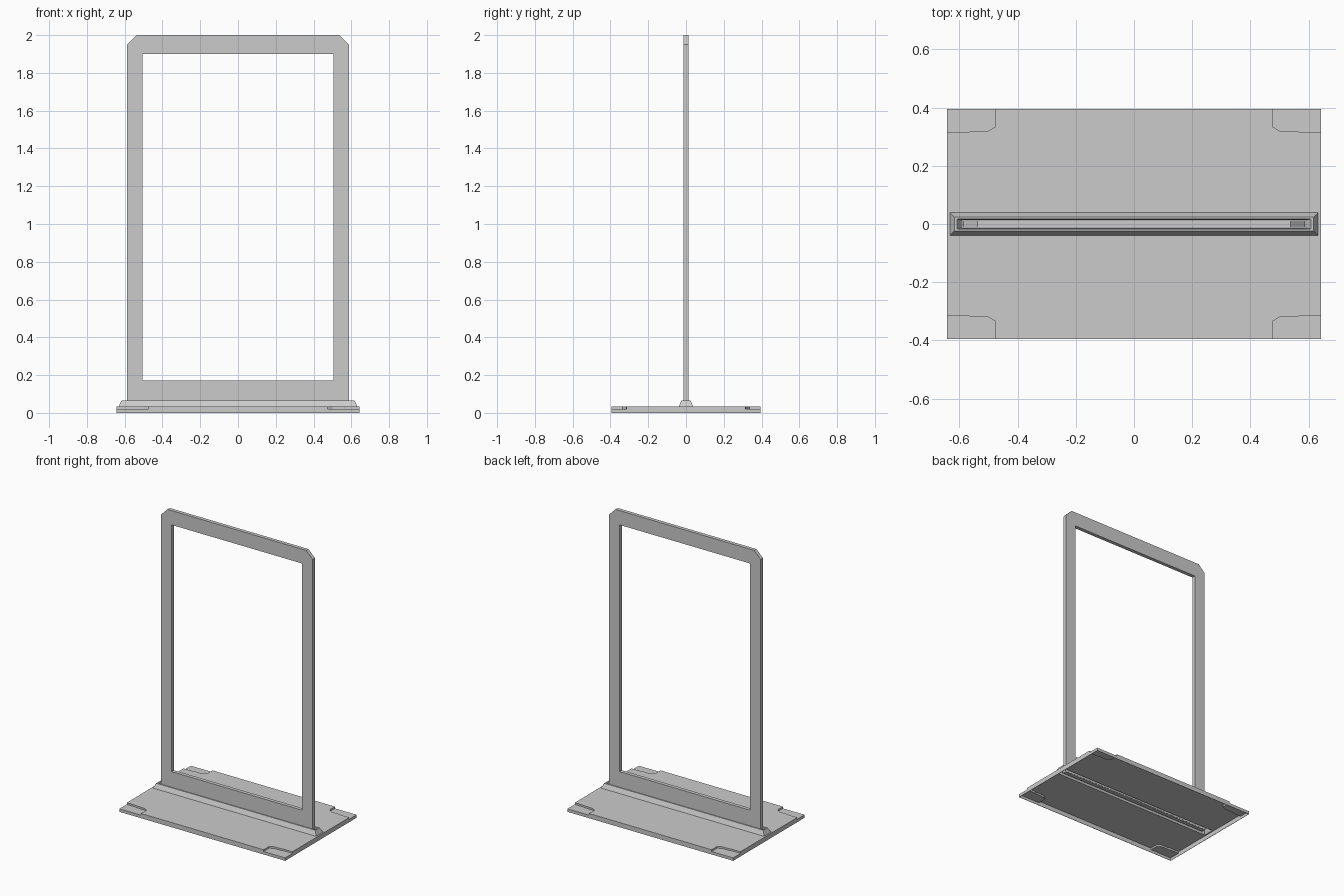
import bpy, bmesh

if "Cube" in bpy.data.objects:
    bpy.data.objects.remove(bpy.data.objects["Cube"])


def new_object(name, bm):
    mesh = bpy.data.meshes.new(name)
    bm.to_mesh(mesh)
    bm.free()
    obj = bpy.data.objects.new(name, mesh)
    bpy.context.collection.objects.link(obj)
    return obj


def add_mirror(obj, use_y):
    mod = obj.modifiers.new("Mirror", 'MIRROR')
    mod.use_axis = (True, use_y, False)
    mod.use_clip = True
    mod.merge_threshold = 0.0005


# Upright display frame: half profile mirrored across x
def build_frame():
    w, iw, t = 0.5875, 0.505, 0.0128
    bottom, top, cut = 0.03, 2.0, 0.05
    profile = [(0, bottom), (w, bottom), (w, top - cut), (w - cut, top),
               (0, top), (0, 1.9), (iw, 1.9), (iw, 0.172), (0, 0.172)]
    bm = bmesh.new()
    front = [bm.verts.new((x, -t, z)) for x, z in profile]
    back = [bm.verts.new((x, t, z)) for x, z in profile]
    bm.faces.new(front)
    bm.faces.new(back[::-1])
    n = len(profile)
    for i in range(n):
        j = (i + 1) % n
        # leave the cut ends on the mirror plane open
        if profile[i][0] == 0 and profile[j][0] == 0:
            continue
        bm.faces.new((front[j], front[i], back[i], back[j]))
    bmesh.ops.recalc_face_normals(bm, faces=bm.faces)
    add_mirror(new_object("upright_frame", bm), False)


# Pressed base: one quarter of the sheet, mirrored both ways and thickened
def build_base():
    X, Y, H, S = 0.642, 0.395, 0.033, 0.021
    bm = bmesh.new()

    def face(points):
        return bm.faces.new([bm.verts.new(p) for p in points])

    # ridge section from foot, over the crest, down into the slot
    rings = [(0.632, 0.039, H), (0.617, 0.024, 0.065),
             (0.608, 0.017, 0.065), (0.5885, 0.0133, 0.035)]
    # outline of the stepped corner
    step = [(X, 0.314), (0.57, 0.315), (0.562, 0.318),
            (0.5, 0.32), (0.475, 0.335), (0.475, Y)]

    # main deck and lowered corner
    rx, ry, _ = rings[0]
    face([(0, ry, H), (rx, ry, H), (rx, 0, H), (X, 0, H)]
         + [(x, y, H) for x, y in step] + [(0, Y, H)])
    face([(X, Y, S)] + [(x, y, S) for x, y in reversed(step)])
    for a, b in zip(step, step[1:]):
        face([(*a, S), (*b, S), (*b, H), (*a, H)])

    # outer skirts
    sx, sy = step[-1][0], step[0][1]
    face([(0, Y, 0), (X, Y, 0), (X, Y, S), (sx, Y, S), (sx, Y, H), (0, Y, H)])
    face([(X, 0, 0), (X, Y, 0), (X, Y, S), (X, sy, S), (X, sy, H), (X, 0, H)])

    # ridge walls, crest and slot walls
    for (ax, ay, az), (bx, by, bz) in zip(rings, rings[1:]):
        face([(0, ay, az), (ax, ay, az), (bx, by, bz), (0, by, bz)])
        face([(ax, ay, az), (ax, 0, az), (bx, 0, bz), (bx, by, bz)])

    bmesh.ops.remove_doubles(bm, verts=bm.verts, dist=0.0003)
    bmesh.ops.recalc_face_normals(bm, faces=bm.faces)
    bm.normal_update()
    deck = max(bm.faces, key=lambda f: f.calc_area())
    if deck.normal.z < 0:
        bmesh.ops.reverse_faces(bm, faces=bm.faces)
    obj = new_object("base_plate", bm)
    add_mirror(obj, True)
    solid = obj.modifiers.new("Thickness", 'SOLIDIFY')
    solid.thickness = 0.003
    solid.offset = -1


build_frame()
build_base()
